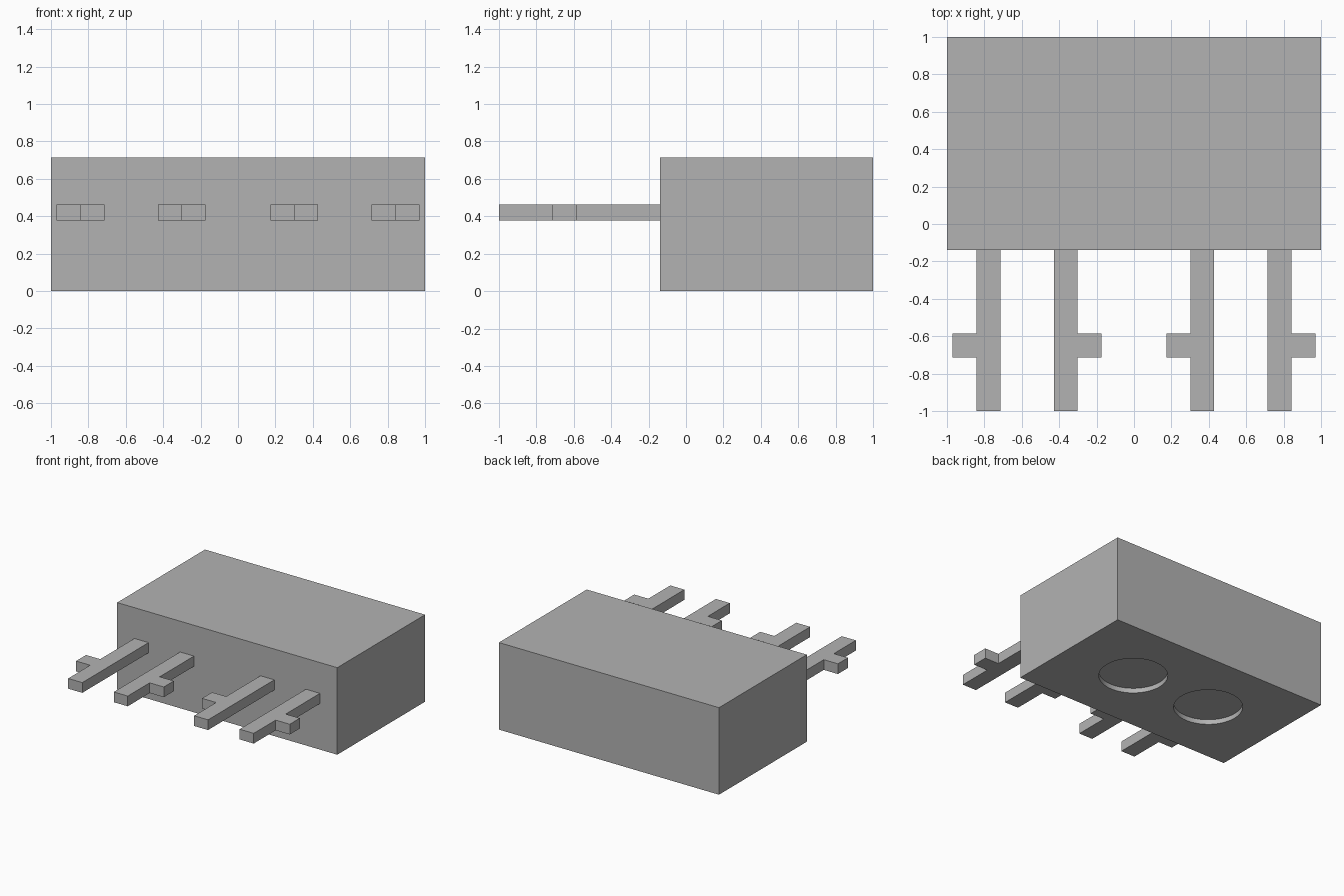
import bpy
import bmesh
from mathutils import Matrix

if "Cube" in bpy.data.objects:
    bpy.data.objects.remove(bpy.data.objects["Cube"], do_unlink=True)

# Single plain grey
grey = bpy.data.materials.new("plain_grey")
grey.use_nodes = True
colour = (0.45, 0.45, 0.45, 1)
grey.diffuse_color = colour
grey.node_tree.nodes["Principled BSDF"].inputs["Base Color"].default_value = colour

FRONT, BACK, HEIGHT = -0.14, 1.0, 0.715


def add_object(name, bm):
    bmesh.ops.recalc_face_normals(bm, faces=bm.faces)
    mesh = bpy.data.meshes.new(name)
    bm.to_mesh(mesh)
    bm.free()
    mesh.materials.append(grey)
    obj = bpy.data.objects.new(name, mesh)
    bpy.context.collection.objects.link(obj)
    return obj


def activate(obj):
    bpy.ops.object.select_all(action="DESELECT")
    obj.select_set(True)
    bpy.context.view_layer.objects.active = obj


def make_key(name, inner, outer, tab_side):
    """Flat prong with one side tab, mirrored to the other half."""
    root, tip = FRONT + 0.02, -1.0
    tab_back, tab_front = -0.585, -0.715
    edge, plain = (outer, inner) if tab_side > 0 else (inner, outer)
    reach = edge + tab_side * 0.128
    outline = [(plain, root), (plain, tip), (edge, tip), (edge, tab_front),
               (reach, tab_front), (reach, tab_back), (edge, tab_back), (edge, root)]
    bm = bmesh.new()
    face = bm.faces.new([bm.verts.new((x, y, 0.378)) for x, y in outline])
    extruded = bmesh.ops.extrude_face_region(bm, geom=[face])
    top = [v for v in extruded["geom"] if isinstance(v, bmesh.types.BMVert)]
    bmesh.ops.translate(bm, verts=top, vec=(0, 0, 0.084))
    obj = add_object(name, bm)
    mirror = obj.modifiers.new("mirror", "MIRROR")
    mirror.use_axis[0] = True
    return obj


# Main block
bm = bmesh.new()
bmesh.ops.create_cube(bm, size=1, matrix=Matrix.Translation((0, (FRONT + BACK) / 2, HEIGHT / 2))
                      @ Matrix.Diagonal((2, BACK - FRONT, HEIGHT, 1)))
block = add_object("main_block", bm)

# Two shallow round recesses in the underside
bm = bmesh.new()
for side in (-1, 1):
    bmesh.ops.create_cone(bm, cap_ends=True, segments=64, radius1=0.26, radius2=0.26, depth=0.08,
                          matrix=Matrix.Translation((side * 0.368, (FRONT + BACK) / 2, 0)))
cutter = add_object("recess_cutter", bm)
cutter.hide_render = True
cut = block.modifiers.new("recesses", "BOOLEAN")
cut.operation = "DIFFERENCE"
cut.solver = "EXACT"
cut.object = cutter
activate(block)
bpy.ops.object.modifier_apply(modifier=cut.name)
bpy.data.objects.remove(cutter, do_unlink=True)
bpy.ops.object.shade_smooth_by_angle()

# Four key-shaped prongs on the front
make_key("outer_prongs", 0.715, 0.843, 1)
make_key("inner_prongs", 0.302, 0.428, -1)
